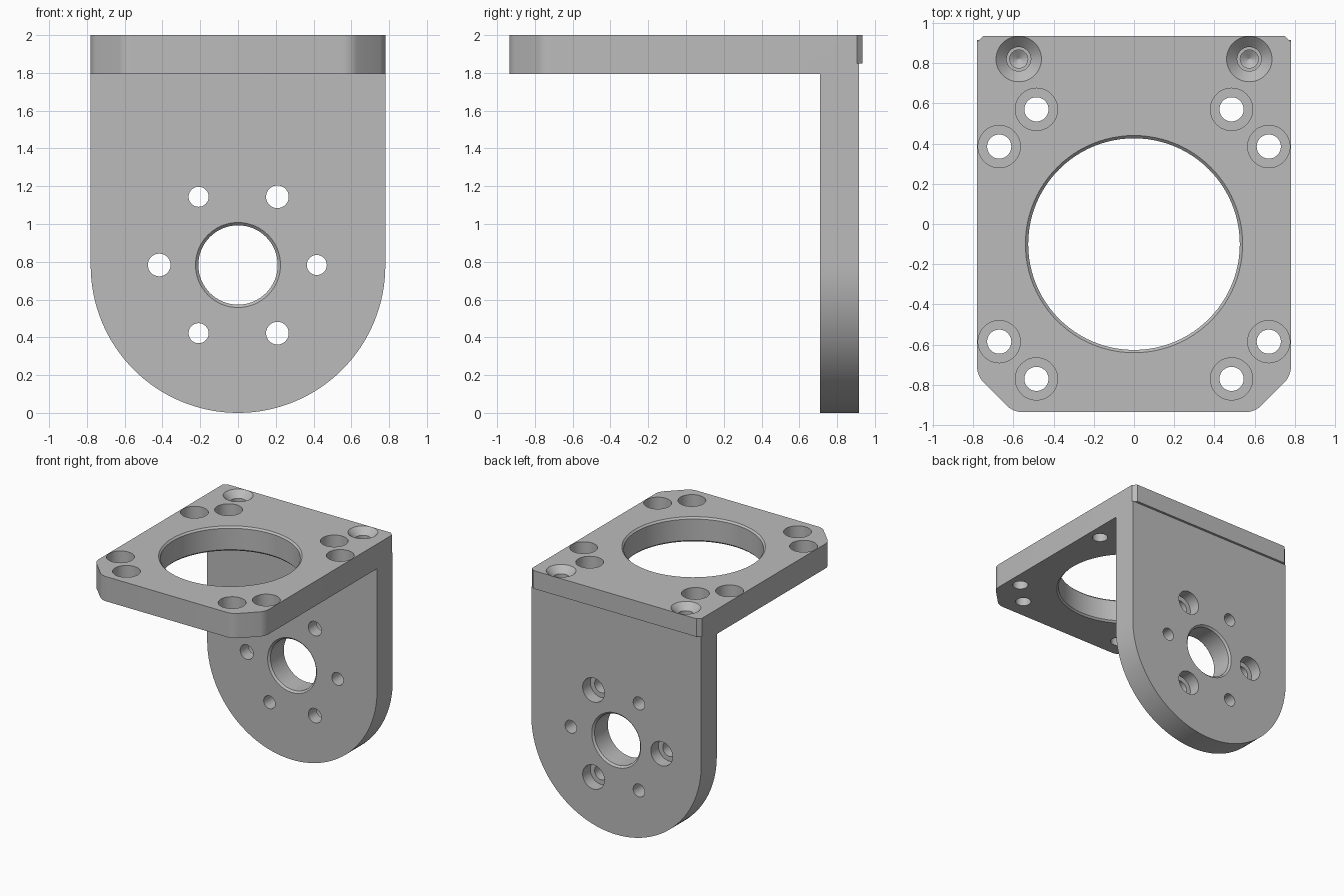
import bpy, bmesh
from math import pi, sin, cos, radians
from mathutils import Matrix, Vector

cube = bpy.data.objects.get("Cube")
if cube:
    bpy.data.objects.remove(cube, do_unlink=True)

metal = bpy.data.materials.new("grey_metal")
metal.use_nodes = True
GREY = (0.5, 0.5, 0.5, 1)
metal.diffuse_color = GREY
metal.node_tree.nodes["Principled BSDF"].inputs["Base Color"].default_value = GREY

HALF, TOP, UNDER = 0.78, 2.0, 1.795
BACK_IN, BACK_OUT, HUB_Z = 0.71, 0.915, 0.783


def make_object(name, bm):
    bmesh.ops.recalc_face_normals(bm, faces=bm.faces[:])
    mesh = bpy.data.meshes.new(name)
    bm.to_mesh(mesh)
    bm.free()
    mesh.materials.append(metal)
    obj = bpy.data.objects.new(name, mesh)
    bpy.context.collection.objects.link(obj)
    return obj


def extrude(bm, points, direction):
    """Closed prism from an outline."""
    face = bm.faces.new([bm.verts.new(p) for p in points])
    new = bmesh.ops.extrude_face_region(bm, geom=[face])["geom"]
    verts = [v for v in new if isinstance(v, bmesh.types.BMVert)]
    bmesh.ops.translate(bm, verts=verts, vec=direction)


def drill(bm, profile, matrix, steps=48):
    """Closed solid of revolution; profile is (radius, depth) along local -z."""
    rings = []
    for r, depth in profile:
        rings.append([bm.verts.new(matrix @ Vector((r * cos(2 * pi * i / steps),
                      r * sin(2 * pi * i / steps), -depth))) for i in range(steps)])
    for a, b in zip(rings, rings[1:]):
        for i in range(steps):
            j = (i + 1) % steps
            bm.faces.new((a[i], a[j], b[j], b[i]))
    bm.faces.new(rings[0])
    bm.faces.new(rings[-1])


def boolean(target, tool, operation):
    mod = target.modifiers.new(operation.lower(), 'BOOLEAN')
    mod.operation, mod.object, mod.solver = operation, tool, 'EXACT'
    bpy.context.view_layer.objects.active = target
    bpy.ops.object.modifier_apply(modifier=mod.name)
    bpy.data.objects.remove(tool, do_unlink=True)


# Top plate: cut front corners, small chamfers at the rear lip
right = [(0.6, -0.935), (HALF, -0.755), (HALF, 0.905), (0.75, 0.935)]
outline = right + [(-x, y) for x, y in reversed(right)]
bm = bmesh.new()
extrude(bm, [(x, y, UNDER) for x, y in outline], (0, 0, TOP - UNDER))
corners = [e for e in bm.edges
           if abs(e.verts[0].co.z - e.verts[1].co.z) > 0.1 and e.verts[0].co.y < 0]
bmesh.ops.bevel(bm, geom=corners, offset=0.04, segments=6, profile=0.5, affect='EDGES')
# the rear lip overhangs the upright and stops above the plate's underside
bracket = make_object("mounting_bracket", bm)
bm = bmesh.new()
bmesh.ops.create_cube(bm, size=1, matrix=Matrix.Translation((0, BACK_OUT + 0.5, 1.35))
                      @ Matrix.Diagonal((3, 1, 1, 1)))
boolean(bracket, make_object("lip_cutter", bm), 'DIFFERENCE')

# Upright plate with a half-round foot
arc = [(HALF * cos(a), BACK_IN, HUB_Z + HALF * sin(a))
       for a in (-pi * i / 64 for i in range(65))]
arc = [(x, y, max(0.0, z - 0.003)) for x, y, z in arc]
bm = bmesh.new()
extrude(bm, arc + [(-HALF, BACK_IN, 1.85), (HALF, BACK_IN, 1.85)],
        (0, BACK_OUT - BACK_IN, 0))
boolean(bracket, make_object("upright_plate", bm), 'UNION')

# Holes in the top plate
T = TOP - UNDER
bm = bmesh.new()


def bore(r, chamfer, thick):
    return [(r + chamfer + 0.01, -0.01), (r, chamfer), (r, thick - chamfer),
            (r + chamfer + 0.01, thick + 0.01)]


drill(bm, bore(0.526, 0.014, T), Matrix.Translation((0, -0.1, TOP)), 96)
for side in (-1, 1):
    for x, y in [(0.485, 0.57), (0.67, 0.385), (0.67, -0.585), (0.485, -0.77)]:
        drill(bm, [(0.105, -0.01), (0.105, 0.12), (0.06, 0.12), (0.06, T + 0.02)],
              Matrix.Translation((side * x, y, TOP)))
    # countersunk blind holes running down into the upright
    drill(bm, [(0.123, -0.01), (0.06, 0.053), (0.06, 0.2), (0.045, 0.2),
               (0.045, 0.45), (0.002, 0.48)],
          Matrix.Translation((side * 0.573, 0.82, TOP)))

# Holes in the upright, drilled from the rear
W = BACK_OUT - BACK_IN
from_rear = Matrix.Rotation(radians(-90), 4, 'X')
drill(bm, bore(0.21, 0.015, W), Matrix.Translation((0, BACK_OUT, HUB_Z)) @ from_rear, 64)
for k in range(6):
    a = k * pi / 3
    place = Matrix.Translation((0.417 * cos(a), BACK_OUT, HUB_Z + 0.417 * sin(a))) @ from_rear
    if k % 2:
        drill(bm, [(0.1, -0.01), (0.1, 0.1), (0.06, 0.1), (0.06, W + 0.02)], place)
    else:
        drill(bm, [(0.053, -0.01), (0.053, W + 0.02)], place)
boolean(bracket, make_object("hole_cutters", bm), 'DIFFERENCE')

bpy.ops.object.select_all(action='DESELECT')
bracket.select_set(True)
bpy.context.view_layer.objects.active = bracket
bpy.ops.object.shade_smooth_by_angle(angle=radians(25))
